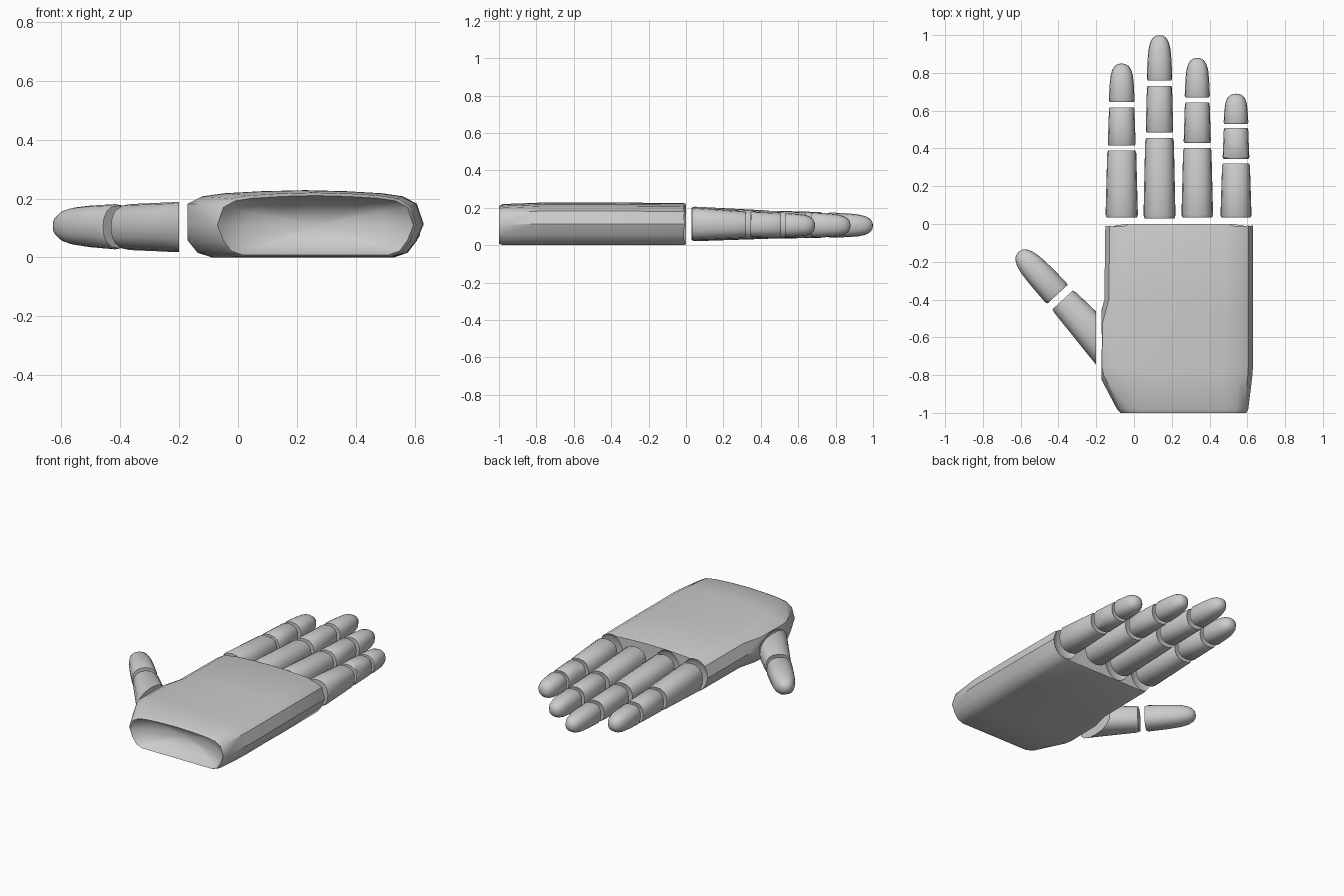
import bpy, bmesh, math
from mathutils import Vector

if "Cube" in bpy.data.objects:
    bpy.data.objects.remove(bpy.data.objects["Cube"])

grey = bpy.data.materials.new("light grey")
grey.use_nodes = True
grey.diffuse_color = (0.6, 0.6, 0.6, 1)
grey.node_tree.nodes["Principled BSDF"].inputs["Base Color"].default_value = (0.6, 0.6, 0.6, 1)


def loft(name, rings, start, end, cut=None):
    """Skin a list of point rings, closing each end with a fan to a centre point."""
    bm = bmesh.new()
    loops = [[bm.verts.new(p) for p in ring] for ring in rings]
    n = len(loops[0])
    for a, b in zip(loops, loops[1:]):
        for i in range(n):
            bm.faces.new((a[i], a[(i + 1) % n], b[(i + 1) % n], b[i]))
    for ring, centre in ((loops[0], start), (loops[-1], end)):
        c = bm.verts.new(centre)
        for i in range(n):
            bm.faces.new((ring[i], ring[(i + 1) % n], c))
    # optional flat cut across the part, removing the side the normal points to
    if cut:
        res = bmesh.ops.bisect_plane(bm, geom=bm.verts[:] + bm.edges[:] + bm.faces[:],
                                     plane_co=cut[0], plane_no=cut[1], clear_outer=True)
        edges = [e for e in res["geom_cut"] if isinstance(e, bmesh.types.BMEdge)]
        bmesh.ops.holes_fill(bm, edges=edges, sides=0)
    bmesh.ops.recalc_face_normals(bm, faces=bm.faces[:])
    me = bpy.data.meshes.new(name)
    bm.to_mesh(me)
    bm.free()
    me.materials.append(grey)
    ob = bpy.data.objects.new(name, me)
    bpy.context.collection.objects.link(ob)
    return ob


def activate(ob):
    bpy.ops.object.select_all(action='DESELECT')
    ob.select_set(True)
    bpy.context.view_layer.objects.active = ob


def smooth(ob):
    activate(ob)
    bpy.ops.object.shade_smooth_by_angle(angle=math.radians(38))


def segment(name, base, direction, length, w, h, zc, tip=False, cut=None):
    """One finger bone: w, h and zc are (base, end) width, height and centre height."""
    d = Vector((direction[0], direction[1], 0)).normalized()
    side = Vector((d.y, -d.x, 0))
    if tip:
        prof = [(0, .93), (.05, 1), (.45, 1), (.68, .96), (.84, .83), (.94, .60), (.985, .34)]
    else:
        prof = [(0, .93), (.04, 1), (.5, 1), (.96, 1), (1, .94)]

    def at(t, z=None):
        return Vector((base[0], base[1], zc[0] + (zc[1] - zc[0]) * t)) + d * length * t

    rings = []
    for t, s in prof:
        hw = (w[0] + (w[1] - w[0]) * t) / 2 * s
        hh = (h[0] + (h[1] - h[0]) * t) / 2 * s
        ring = []
        for i in range(16):
            a = 2 * math.pi * i / 16
            c, q = math.cos(a), math.sin(a)
            u = math.copysign(abs(c) ** 0.85, c) * hw
            v = math.copysign(abs(q) ** 0.85, q) * hh
            ring.append(at(t) + side * u + Vector((0, 0, v)))
        rings.append(ring)
    # the joint end is hollowed slightly, the fingertip is closed
    end = at(1) if tip else at(1) - d * 0.02
    smooth(loft(name, rings, at(0), end, cut))


# Palm: rounded slab with a crowned back; half profile is (inset from edge, height)
half = [(.13, 0), (.07, .07), (.03, .25), (0, .5), (.03, .80), (.09, .91), (.18, .955), (.33, .985)]
profile = ([(1 - u, v) for u, v in half] + [(.5, 1)] + [(u, v) for u, v in reversed(half)])
sections = [(-1, -.07, .595, .008, .21), (-.98, -.09, .605, .001, .22), (-.8, -.185, .627, 0, .227),
            (-.75, -.195, .63, 0, .228), (-.52, -.19, .63, 0, .228), (-.4, -.157, .63, 0, .228),
            (-.015, -.152, .63, 0, .226), (0, -.147, .625, .005, .221)]
rings = [[(xl + (xr - xl) * u, y, z0 + (z1 - z0) * v) for u, v in profile]
         for y, xl, xr, z0, z1 in sections]
# Hollow wrist socket
dish = []
for y, s in ((-.90, .4), (-.93, .7), (-.965, .9)):
    dish.append([(.2625 + (x - .2625) * s, y, .109 + (z - .109) * s) for x, _, z in rings[0]])
palm = loft("palm", dish + rings, (.2625, -.89, .109), (.24, 0, .11),
            cut=((-.172, 0, 0), (-1, 0, 0)))

# Finger data: name, x, proximal width, joint y positions
fingers = [("index", -.065, .172, (.035, .39, .415, .617, .645, .85)),
           ("middle", .135, .170, (.03, .455, .485, .73, .76, 1.0)),
           ("ring", .335, .168, (.035, .402, .43, .642, .67, .88)),
           ("little", .54, .165, (.035, .32, .345, .507, .53, .69))]

# Sockets for the knuckles and the thumb
sockets = [((x, 0, .113), (.088, .03, .104)) for _, x, _, _ in fingers]
sockets.append(((-.172, -.635, .103), (.025, .135, .075)))
for loc, rad in sockets:
    bpy.ops.mesh.primitive_uv_sphere_add(segments=24, ring_count=12, radius=1, location=loc)
    cutter = bpy.context.object
    cutter.name = "socket_cutter"
    cutter.scale = rad
    cutter.hide_render = True
    cutter.data.materials.append(grey)
    activate(palm)
    mod = palm.modifiers.new("socket", 'BOOLEAN')
    mod.operation, mod.solver, mod.object = 'DIFFERENCE', 'EXACT', cutter
    bpy.ops.object.modifier_apply(modifier=mod.name)
    bpy.data.objects.remove(cutter)
smooth(palm)

# Fingers: three tapering bones each
for name, x, w, y in fingers:
    k = .95 if name == "little" else 1
    segment(name + "_proximal", (x, y[0]), (0, 1), y[1] - y[0], (w, w * .89),
            (.186 * k, .15 * k), (.114, .110))
    segment(name + "_middle", (x, y[2]), (0, 1), y[3] - y[2], (w * .86, w * .78),
            (.148 * k, .138 * k), (.110, .108))
    segment(name + "_tip", (x, y[4]), (0, 1), y[5] - y[4], (w * .8, w * .68),
            (.136 * k, .115 * k), (.108, .105), tip=True)

# Thumb: the base bone is sliced flat beside the palm
segment("thumb_base", (-.073, -.733), (-.68, .74), .45, (.215, .155), (.182, .155),
        (.103, .103), cut=((-.2, 0, 0), (1, 0, 0)))
segment("thumb_tip", (-.405, -.372), (-.68, .74), .305, (.155, .132), (.155, .125),
        (.104, .107), tip=True)
